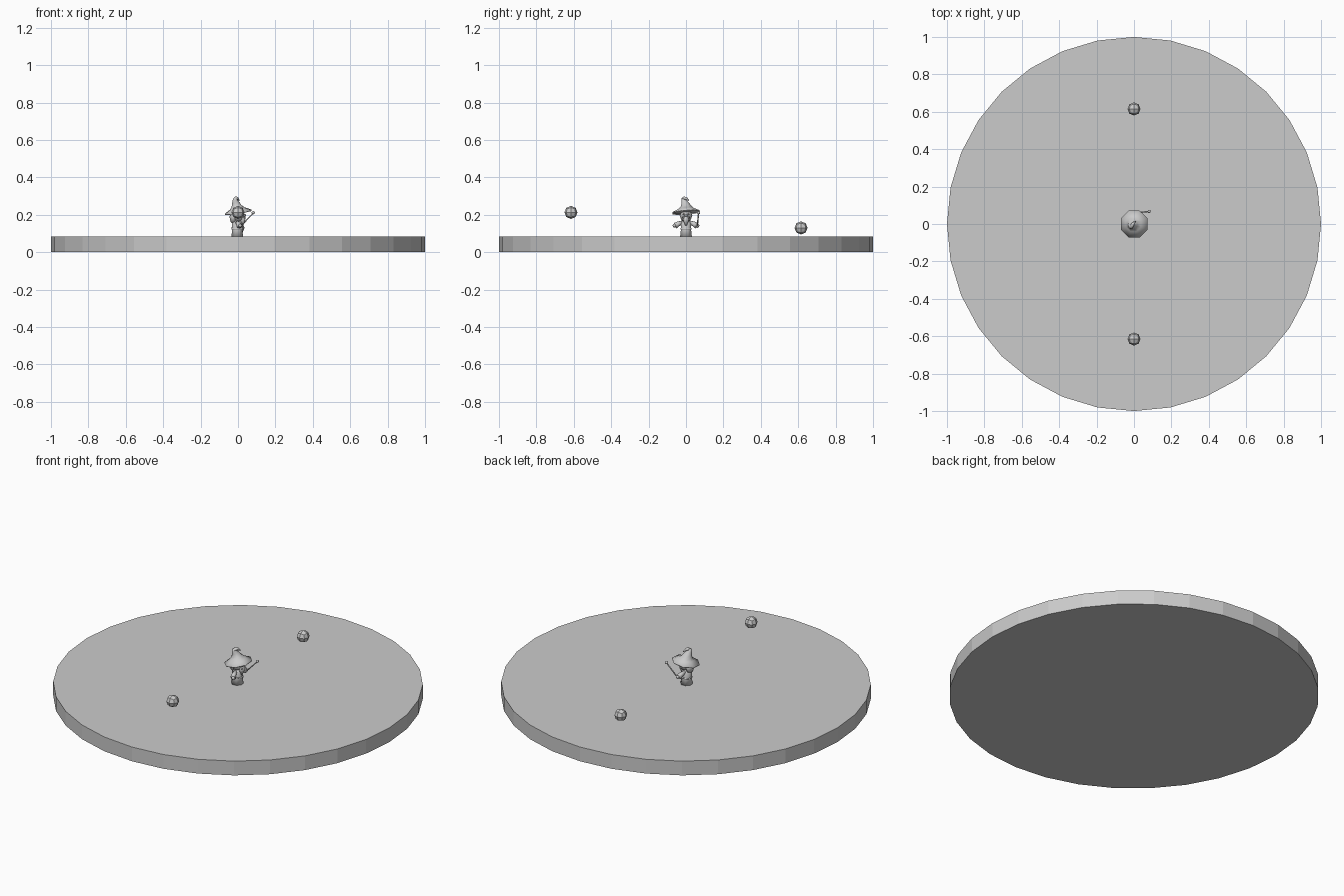
import bpy, bmesh, math
from mathutils import Vector, Matrix

if "Cube" in bpy.data.objects:
    bpy.data.objects.remove(bpy.data.objects["Cube"])

grey = bpy.data.materials.new("plain grey")
grey.diffuse_color = (0.6, 0.6, 0.6, 1)
grey.use_nodes = True
grey.node_tree.nodes["Principled BSDF"].inputs["Base Color"].default_value = grey.diffuse_color


def finish(name, bm, smooth=False):
    bmesh.ops.recalc_face_normals(bm, faces=bm.faces)
    me = bpy.data.meshes.new(name)
    bm.to_mesh(me)
    bm.free()
    me.materials.append(grey)
    for p in me.polygons:
        p.use_smooth = smooth
    ob = bpy.data.objects.new(name, me)
    bpy.context.collection.objects.link(ob)
    return ob


def tube(name, rings, sides=8, smooth=True):
    """Loft of circles; each ring is (centre, radius), perpendicular to the path."""
    bm = bmesh.new()
    loops = []
    start = Vector(rings[0][0])
    axis = Vector(rings[-1][0]) - start
    rot = Vector((0, 0, 1)).rotation_difference(axis)
    for c, r in rings:
        loops.append([bm.verts.new(Vector(c) + rot @ Vector((
            r * math.cos(2 * math.pi * (i + .5) / sides),
            r * math.sin(2 * math.pi * (i + .5) / sides), 0))) for i in range(sides)])
    for a, b in zip(loops, loops[1:]):
        for i in range(sides):
            j = (i + 1) % sides
            bm.faces.new((a[i], a[j], b[j], b[i]))
    bm.faces.new(loops[0])
    bm.faces.new(loops[-1])
    return finish(name, bm, smooth)


def cube_ball(name, centre, r, scale=(1, 1, 1), smooth=False):
    """Ball made from a cube with two by two faces per side."""
    bm = bmesh.new()
    bmesh.ops.create_cube(bm, size=2)
    bmesh.ops.subdivide_edges(bm, edges=bm.edges[:], cuts=1, use_grid_fill=True)
    for v in bm.verts:
        n = v.co.normalized() * r
        v.co = Vector(centre) + Vector([n[k] * scale[k] for k in range(3)])
    return finish(name, bm, smooth)


# round platform
bm = bmesh.new()
bmesh.ops.create_cone(bm, cap_ends=True, segments=32, radius1=1, radius2=1, depth=0.085,
                      matrix=Matrix.Translation((0, 0, 0.0425)))
finish("platform", bm)

# floating balls
cube_ball("back_ball", (0, 0.615, 0.13), 0.035)
cube_ball("front_ball", (0, -0.615, 0.213), 0.035)

# robe, head and face (figure looks towards +x)
tube("robe", [((-.004, 0, .083), .034), ((-.004, 0, .125), .029),
              ((-.004, 0, .155), .029), ((-.004, 0, .172), .018)])
tube("belt", [((-.003, 0, .122), .033), ((-.003, 0, .129), .033)])
cube_ball("head", (0, 0, .195), .034, smooth=True)
cube_ball("nose", (.035, 0, .198), .008, smooth=True)
cube_ball("hair", (-.026, 0, .188), .03, (.65, 1, 1.2), True)
tube("beard", [((.024, 0, .142), .004), ((.025, 0, .165), .014), ((.022, 0, .19), .02)])
for s in (-1, 1):
    cube_ball("eye", (.03, s * .013, .204), .005, smooth=True)
    cube_ball("moustache", (.034, s * .01, .186), .01, (.6, 1.2, .5), True)

# sleeves and hands
for s in (-1, 1):
    tube("sleeve", [((-.004, s * .018, .16), .01), ((.002, s * .04, .152), .013),
                    ((.008, s * .057, .142), .016)])
    cube_ball("hand", (.012, s * .062, .142), .010, smooth=True)

# staff with a knob
tube("staff", [((.008, .06, .132), .0035), ((.08, .067, .208), .0035)], 6)
cube_ball("staff_knob", (.081, .067, .211), .009, smooth=True)

# pointed hat, wide drooping brim, tilted back, curled tip
hat = tube("hat", [((0, 0, .212), .03), ((0, 0, .211), .077), ((0, 0, .215), .078),
                   ((0, 0, .233), .043), ((-.002, 0, .248), .029),
                   ((-.003, -.005, .266), .021), ((-.004, -.012, .281), .014),
                   ((-.002, -.013, .291), .011), ((.004, -.006, .296), .004)])
pivot = Vector((0, 0, .22))
hat.data.transform(Matrix.Translation(pivot) @ Matrix.Rotation(-.2, 4, 'Y') @ Matrix.Translation(-pivot))
# drooping end of the curled tip
tube("hat_tip", [((-.014, -.014, .288), .011), ((-.004, .002, .288), .008),
                 ((.008, .016, .276), .002)])
